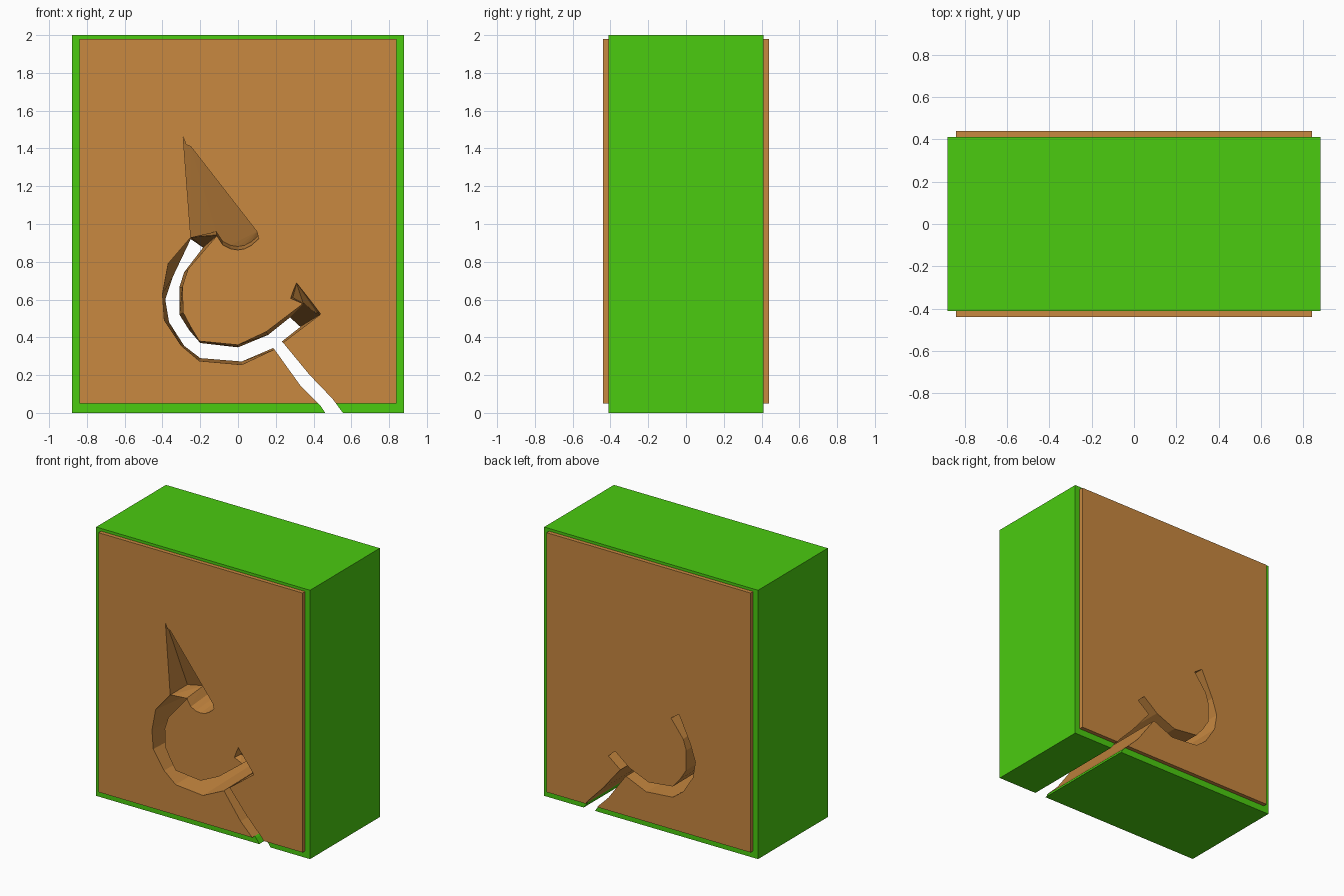
import bpy, bmesh
from mathutils import Vector

if "Cube" in bpy.data.objects:
    bpy.data.objects.remove(bpy.data.objects["Cube"])

def material(name, rgb):
    m = bpy.data.materials.new(name)
    m.diffuse_color = (*rgb, 1)
    m.use_nodes = True
    m.node_tree.nodes["Principled BSDF"].inputs["Base Color"].default_value = m.diffuse_color
    return m

GREEN = material("green", (0.069, 0.597, 0.005))
ORANGE = material("orange", (0.578, 0.246, 0.051))

def finish(name, bm, mat=None):
    bmesh.ops.recalc_face_normals(bm, faces=bm.faces)
    me = bpy.data.meshes.new(name)
    bm.to_mesh(me)
    bm.free()
    ob = bpy.data.objects.new(name, me)
    bpy.context.collection.objects.link(ob)
    if mat:
        me.materials.append(mat)
    else:
        ob.hide_render = True
    return ob

def box(name, lo, hi, mat=None):
    bm = bmesh.new()
    bmesh.ops.create_cube(bm, size=1)
    for v in bm.verts:
        v.co = Vector([(a + b) / 2 + c * (b - a) for a, b, c in zip(lo, hi, v.co)])
    return finish(name, bm, mat)

def ribbon(name, front, back, y=0.445):
    """Solid slot through the depth; each station is (outer x, z, inner x, z)."""
    bm = bmesh.new()
    rings = []
    for f, b in zip(front, back):
        rings.append([bm.verts.new(p) for p in ((f[0], -y, f[1]), (f[2], -y, f[3]),
                                                (b[2], y, b[3]), (b[0], y, b[1]))])
    for r, s in zip(rings, rings[1:]):
        for i in range(4):
            j = (i + 1) % 4
            bm.faces.new((r[i], r[j], s[j], s[i]))
    bm.faces.new(rings[0])
    bm.faces.new(rings[-1])
    return finish(name, bm)

def recess(name, outline):
    """Pocket in the front; each outline point is (x, z, depth, floor x, floor z)."""
    bm = bmesh.new()
    top = [bm.verts.new((p[0], -0.46, p[1])) for p in outline]
    low = [bm.verts.new((p[3], -0.44 + p[2], p[4])) for p in outline]
    n = len(outline)
    for i in range(n):
        j = (i + 1) % n
        bm.faces.new((top[i], top[j], low[j], low[i]))
    bm.faces.new(top)
    bm.faces.new(low)
    bmesh.ops.triangulate(bm, faces=[f for f in bm.faces])
    return finish(name, bm)

def cut(ob, cutters):
    for c in cutters:
        m = ob.modifiers.new("cut", 'BOOLEAN')
        m.operation, m.solver, m.object = 'DIFFERENCE', 'EXACT', c
    bpy.context.view_layer.objects.active = ob
    for m in list(ob.modifiers):
        bpy.ops.object.modifier_apply(modifier=m.name)

# main solids: orange core inside a green surround
core = box("core_panel", (-0.84, -0.44, 0.05), (0.84, 0.44, 1.98), ORANGE)
frame = box("outer_frame", (-0.88, -0.41, 0), (0.88, 0.41, 2), GREEN)
opening = box("frame_opening", (-0.84, -0.6, 0.05), (0.84, 0.6, 1.98))

# curved hook slot, wide in front and narrow behind
hook = ribbon("hook_cutter",
    [(-.25, .93, -.11, .94), (-.37, .79, -.265, .76), (-.40, .63, -.295, .667),
     (-.39, .49, -.29, .53), (-.30, .355, -.25, .455), (-.205, .275, -.205, .38),
     (.02, .255, 0, .36), (.19, .335, .15, .43), (.435, .52, .36, .59)],
    [(-.25, .92, -.185, .875), (-.345, .72, -.285, .745), (-.385, .60, -.31, .667),
     (-.365, .48, -.31, .52), (-.285, .355, -.26, .44), (-.20, .29, -.20, .37),
     (.02, .272, 0, .347), (.19, .345, .16, .413), (.33, .455, .275, .505)])

# straight outlet running down to the base
path = [(.14, .37, .20, .41), (.19, .34, .24, .37), (.33, .145, .38, .20),
        (.435, .04, .50, .075), (.475, -.02, .57, -.02)]
outlet = ribbon("outlet_cutter", path, path, 0.5)

# pointed pocket with a rounded foot, deepening away from its tip
tip = [(-.29, 1.46), (-.275, 1.42), (-.25, 1.41), (.10, .96), (.11, .92)]
arc = [(.07, .885), (.035, .867), (0, .861), (-.04, .867), (-.08, .887), (-.115, .94)]
shape = tip + arc + [(-.25, .93)]
points = []
for x, z in shape:
    lift = 0.02 if z < 0.95 and x > -0.2 else 0
    points.append((x, z, 0.01 + 0.2 * (1.46 - z) / 0.55, x, z + lift))
pocket = recess("pocket_cutter", points)

# small barb at the end of the hook
barb = recess("barb_cutter", [(.275, .605, .06, .29, .61), (.31, .69, .03, .31, .685),
                              (.44, .525, .08, .425, .52), (.345, .575, .1, .345, .58)])

cut(frame, [opening, outlet])
cut(core, [hook, outlet, pocket, barb])
for c in (opening, hook, outlet, pocket, barb):
    bpy.data.objects.remove(c)
